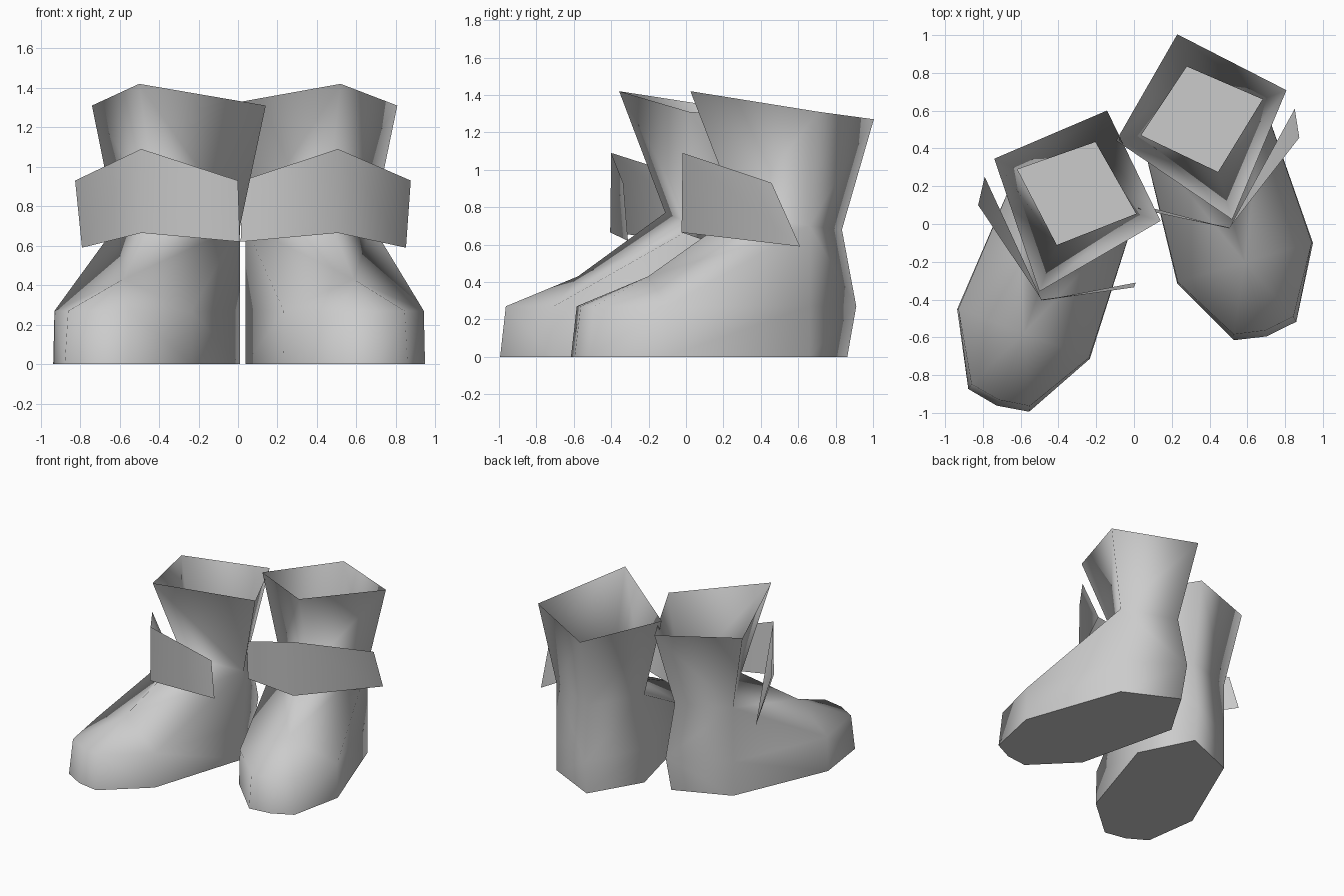
import bpy, bmesh, math
from mathutils import Matrix, Vector

cube = bpy.data.objects.get("Cube")
if cube:
    bpy.data.objects.remove(cube)

grey = bpy.data.materials.new("light_grey")
grey.use_nodes = True
GREY = (0.6, 0.6, 0.6, 1)
grey.diffuse_color = GREY
grey.node_tree.nodes["Principled BSDF"].inputs["Base Color"].default_value = GREY


def finish(name, bm, place, mirrored):
    """Put a part in place and turn it into a smooth object."""
    bm.transform(place)
    if mirrored:
        bmesh.ops.reverse_faces(bm, faces=bm.faces[:])
    for face in bm.faces:
        face.smooth = True
    mesh = bpy.data.meshes.new(name)
    bm.to_mesh(mesh)
    bm.free()
    mesh.materials.append(grey)
    bpy.context.collection.objects.link(bpy.data.objects.new(name, mesh))


def ring(bm, points):
    """Half outline from back to front, mirrored into a closed loop."""
    back, *side, front = points
    loop = [back] + side + [front] + [(-x, y, z) for x, y, z in reversed(side)]
    return [bm.verts.new(p) for p in loop]


def bridge(bm, low, high):
    n = len(low)
    for i in range(n):
        j = (i + 1) % n
        bm.faces.new((low[i], low[j], high[j], high[i]))


def make_boot(name, place, mirrored):
    bm = bmesh.new()
    # Foot outline: heel, side, ball, toe corner, tip
    sole = ring(bm, [(0, 0.33, 0), (0.335, 0.02, 0), (0.375, -0.785, 0),
                     (0.172, -1.16, 0), (0, -1.19, 0)])
    welt = ring(bm, [(0, 0.38, 0.27), (0.335, 0.02, 0.27), (0.37, -0.78, 0.27),
                     (0.165, -1.13, 0.27), (0, -1.157, 0.27)])
    # Four-cornered ankle and flared rim
    ankle = ring(bm, [(0, 0.3, 0.68), (0.335, 0.02, 0.7), (0, -0.282, 0.77)])
    rim = ring(bm, [(0, 0.478, 1.27), (0.47, 0.03, 1.31), (0, -0.545, 1.42)])
    instep = bm.verts.new((0, -0.78, 0.43))
    bridge(bm, sole, welt)
    bridge(bm, ankle, rim)
    bottom = bm.faces.new(sole)
    # Upper, one half after the other
    for side, ball, toe, ankle_side in ((1, 2, 3, 1), (7, 6, 5, 3)):
        a = ankle[ankle_side]
        for poly in ((welt[0], welt[side], a, ankle[0]),
                     (welt[side], welt[ball], a),
                     (a, welt[ball], instep, ankle[2]),
                     (welt[ball], welt[toe], instep),
                     (welt[toe], welt[4], instep)):
            bm.faces.new(poly)
    bmesh.ops.recalc_face_normals(bm, faces=bm.faces[:])
    for edge in bottom.edges:
        edge.smooth = False
    # The open rim makes the outward side ambiguous, so check the sole
    if bottom.normal.z > 0:
        bmesh.ops.reverse_faces(bm, faces=bm.faces[:])
    finish(name, bm, place, mirrored)


def make_strap(name, place, mirrored):
    bm = bmesh.new()
    top = [(-0.464, -0.23, 0.93), (0.025, -0.581, 1.09), (0.461, -0.349, 0.93)]
    low = [(-0.484, -0.077, 0.59), (0.027, -0.586, 0.665), (0.462, -0.322, 0.62)]
    t = [bm.verts.new(p) for p in top]
    b = [bm.verts.new(p) for p in low]
    for i in range(2):
        bm.faces.new((b[i], b[i + 1], t[i + 1], t[i]))
    finish(name, bm, place, mirrored)


# Right boot stands forward, left boot is its mirror set further back
for label, centre, turn, flip in (("right", (-0.31, 0.153, 0), -20.5, 1),
                                  ("left", (0.365, 0.546, 0), 16.5, -1)):
    place = (Matrix.Translation(Vector(centre))
             @ Matrix.Rotation(math.radians(turn), 4, 'Z')
             @ Matrix.Diagonal((flip, 1, 1, 1)))
    make_boot(label + "_boot", place, flip < 0)
    make_strap(label + "_ankle_strap", place, flip < 0)
